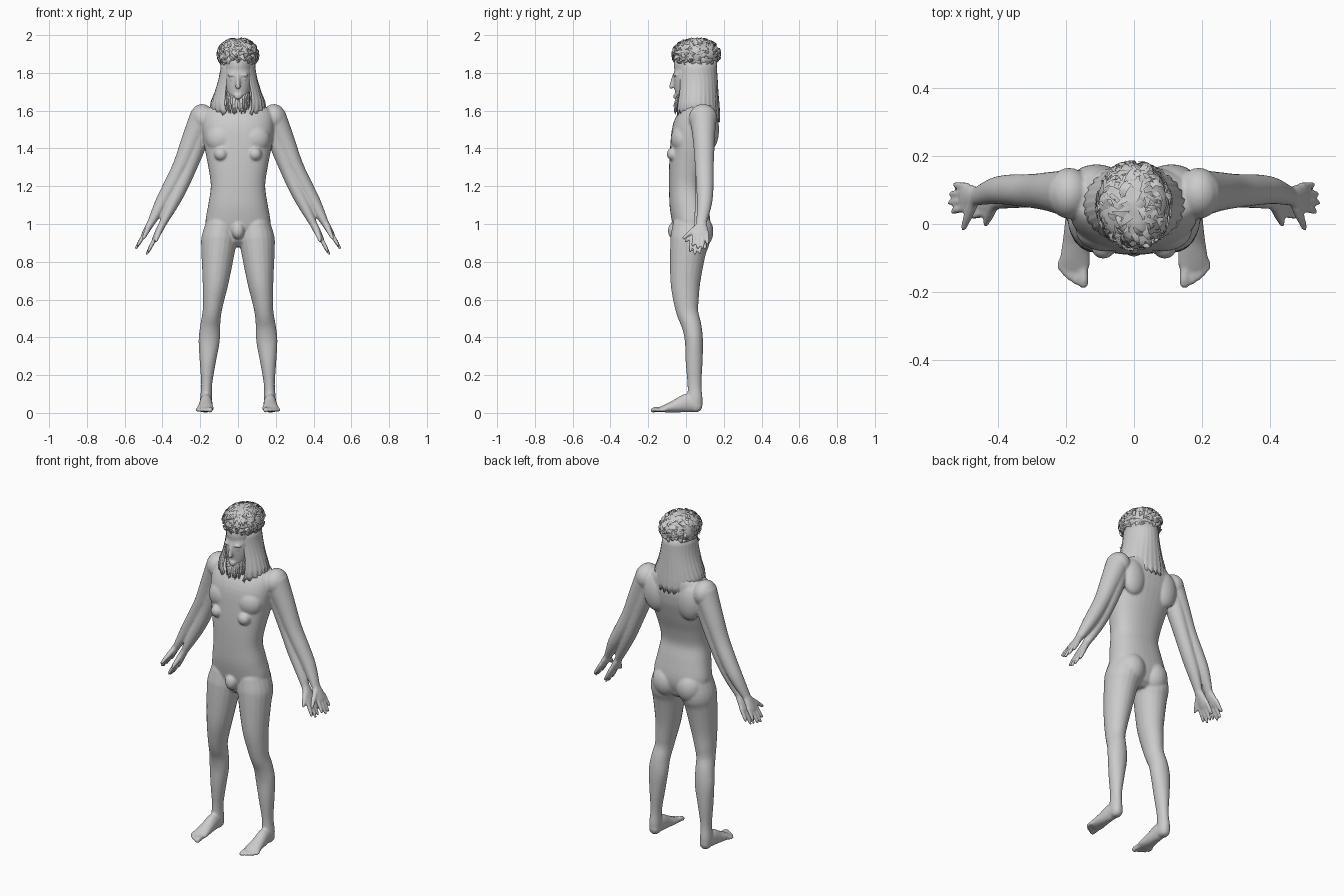
import bpy, bmesh, math, random
from mathutils import Vector, Matrix, noise

if "Cube" in bpy.data.objects:
    bpy.data.objects.remove(bpy.data.objects["Cube"])

random.seed(4)
Y, Z = Vector((0, 1, 0)), Vector((0, 0, 1))


def finish(bm, name, angle=60):
    bmesh.ops.recalc_face_normals(bm, faces=bm.faces)
    me = bpy.data.meshes.new(name)
    bm.to_mesh(me)
    bm.free()
    ob = bpy.data.objects.new(name, me)
    bpy.context.collection.objects.link(ob)
    for p in me.polygons:
        p.use_smooth = True
    return ob


def catmull(a, b, c, d, t):
    return [0.5 * (2 * q + (r - p) * t + (2 * p - 5 * q + 4 * r - s) * t * t
                   + (3 * q - p - 3 * r + s) * t ** 3) for p, q, r, s in zip(a, b, c, d)]


def tube(bm, rows, up=Y, n=20, sq=1.0, steps=4):
    """Smooth closed loft; each row is x, y, z, side radius, radius along up."""
    rows = [rows[0]] + list(rows) + [rows[-1]]
    path = [catmull(*rows[i:i + 4], k / steps)
            for i in range(len(rows) - 3) for k in range(steps)] + [list(rows[-1])]
    pts = [Vector(p[:3]) for p in path]
    first = (pts[0] - pts[1]).normalized() * min(path[0][3:])
    last = (pts[-1] - pts[-2]).normalized() * min(path[-1][3:])
    rings = [(pts[0] + first * h, path[0][3] * r, path[0][4] * r) for h, r in ((.8, .5), (.5, .85))]
    rings += [(p, q[3], q[4]) for p, q in zip(pts, path)]
    rings += [(pts[-1] + last * h, path[-1][3] * r, path[-1][4] * r) for h, r in ((.5, .85), (.8, .5))]
    loops = []
    for i, (c, r1, r2) in enumerate(rings):
        t = (rings[min(i + 1, len(rings) - 1)][0] - rings[max(i - 1, 0)][0]).normalized()
        a = (up - t * up.dot(t)).normalized()
        b = a.cross(t)
        loop = []
        for k in range(n):
            co, si = math.cos(2 * math.pi * k / n), math.sin(2 * math.pi * k / n)
            loop.append(bm.verts.new(c + b * r1 * math.copysign(abs(co) ** sq, co)
                                     + a * r2 * math.copysign(abs(si) ** sq, si)))
        loops.append(loop)
    for p, q in zip(loops, loops[1:]):
        for k in range(n):
            bm.faces.new((p[k], p[(k + 1) % n], q[(k + 1) % n], q[k]))
    bm.faces.new(loops[0])
    bm.faces.new(loops[-1])


def ball(bm, c, r):
    m = Matrix.Translation(c) @ Matrix.Diagonal((*r, 1))
    return bmesh.ops.create_uvsphere(bm, u_segments=24, v_segments=16, radius=1, matrix=m)["verts"]


def arm(bm, s, path, tip, thumb):
    tube(bm, [(s * x, y, z, a, b) for x, y, z, a, b in path])
    w, tip = Vector(path[-1][:3]), Vector(tip)
    d = tip - w
    # palm, fingers and thumb
    k = w + d * 0.5
    tube(bm, [(s * p.x, p.y, p.z, a, b) for p, a, b in
              ((w, .02, .026), (w + d * .25, .018, .036), (k, .014, .041))])
    for i, ln in enumerate((.9, 1.0, .97, .82)):
        o = Y * (i - 1.5) * .021
        e = w + d * ln + o * 1.25
        tube(bm, [(s * p.x, p.y, p.z, r, r) for p, r in
                  ((k - d * .1 + o, .012), ((k + o).lerp(e, .5), .011), (e, .008))], n=10)
    b, e = w + d * .15 - Y * .015, Vector(thumb)
    tube(bm, [(s * p.x, p.y, p.z, r, r) for p, r in
              ((b, .017), (b.lerp(e, .55), .014), (e, .009))], n=10)


body = bmesh.new()

# torso and neck
tube(body, [(0, y, z, a, b) for z, y, a, b in (
    (.95, .03, .14, .09), (1.0, .03, .172, .10), (1.1, .013, .158, .10), (1.2, .002, .144, .092),
    (1.3, .01, .157, .10), (1.4, .028, .176, .113), (1.5, .048, .19, .12),
    (1.57, .073, .19, .105), (1.615, .09, .15, .08), (1.65, .085, .075, .065),
    (1.75, .065, .058, .062))], n=36, sq=.85)

# head and face
ball(body, (0, .05, 1.84), (.082, .115, .11))
tube(body, [(0, .0, 1.80, .07, .065), (0, -.003, 1.74, .068, .062), (0, -.013, 1.68, .052, .045),
            (0, -.025, 1.645, .03, .028)])
tube(body, [(0, -.062, 1.79, .009, .009), (0, -.072, 1.75, .011, .012), (0, -.078, 1.725, .014, .012)], n=12)
ball(body, (0, -.056, 1.682), (.024, .011, .007))
ball(body, (0, -.055, 1.669), (.02, .012, .007))

for s in (-1, 1):
    ball(body, (s * .03, -.056, 1.788), (.026, .012, .009))
    ball(body, (s * .03, -.05, 1.768), (.016, .012, .009))
    # chest, shoulders and seat
    ball(body, (s * .09, -.066, 1.37), (.036, .036, .036))
    ball(body, (s * .085, -.02, 1.45), (.085, .06, .08))
    ball(body, (s * .19, .09, 1.56), (.064, .075, .075))
    ball(body, (s * .11, .125, 1.5), (.075, .05, .11))
    ball(body, (s * .078, .065, .96), (.082, .08, .095))
    # outer and inner arms
    arm(body, s, ((.19, .09, 1.57, .065, .07), (.245, .095, 1.44, .056, .058),
                  (.30, .097, 1.31, .045, .05), (.355, .1, 1.2, .042, .046),
                  (.405, .098, 1.11, .036, .04), (.458, .082, 1.01, .021, .028)),
        (.54, .075, .872), (.5, -.012, .925))
    arm(body, s, ((.18, .09, 1.55, .055, .06), (.215, .095, 1.42, .048, .052),
                  (.262, .095, 1.29, .04, .045), (.31, .09, 1.18, .037, .042),
                  (.355, .082, 1.09, .031, .036), (.402, .068, .995, .019, .025)),
        (.482, .06, .842), (.435, .0, .91))
    # leg
    tube(body, [(s * x, y, z, a, b) for z, x, y, a, b in (
        (1.0, .09, .025, .08, .095), (.92, .1, .022, .094, .105), (.85, .106, .01, .088, .095),
        (.7, .118, -.003, .07, .08), (.6, .13, 0, .057, .068), (.53, .138, .008, .05, .058),
        (.46, .147, .03, .053, .052), (.38, .153, .042, .056, .048), (.27, .16, .043, .043, .045),
        (.15, .166, .045, .029, .037), (.07, .169, .048, .032, .04), (.03, .168, .052, .03, .034))])
    # foot and toes
    tube(body, [(s * x, y, z, a, b) for x, y, z, a, b in (
        (.168, .06, .036, .03, .033), (.169, .01, .052, .033, .05), (.171, -.05, .037, .038, .036),
        (.173, -.105, .024, .045, .022), (.175, -.125, .02, .043, .016))], up=Z)
    for x, e, r in ((.148, -.176, .015), (.171, -.17, .0105), (.188, -.16, .01),
                    (.202, -.147, .01), (.214, -.132, .01)):
        tube(body, [(s * (x * .8 + .034), -.1, .02, r, r), (s * x, e + .02, .018, r, r),
                    (s * x, e, .014, r, r * .9)], up=Z, n=10)

# groin
ball(body, (0, -.062, .965), (.034, .034, .045))

ob = finish(body, "body")
rm = ob.modifiers.new("blend", "REMESH")
rm.mode, rm.voxel_size, rm.use_smooth_shade = "VOXEL", .006, True
sm = ob.modifiers.new("soften", "SMOOTH")
sm.factor, sm.iterations = .5, 5

# curly cap of hair
cap = bmesh.new()
C, R = Vector((0, .055, 1.898)), Vector((.102, .12, .082))
for v in ball(cap, C, R):
    v.co += (v.co - C).normalized() * .012 * noise.noise(v.co * 30)
for i in range(230):
    az, h = random.uniform(0, 6.283), random.uniform(-.65, 1)
    q = math.sqrt(1 - h * h)
    d = Vector((q * math.cos(az), q * math.sin(az), h))
    side = d.cross(Vector((random.gauss(0, 1), random.gauss(0, 1), random.gauss(0, 1)))).normalized()
    run = d.cross(side)
    ln, prev = random.uniform(.25, .5), None
    for k in range(5):
        t = k / 4
        u = (d + run * ln * t).normalized() * (1.0 + .09 * math.sin(t * 2.6) + .05 * t)
        c = C + u * R
        c.z = min(c.z, 1.995)
        o = side * .013 * (1 - t * .8)
        pair = [cap.verts.new(c - o), cap.verts.new(c + o)]
        if prev:
            cap.faces.new((prev[0], prev[1], pair[1], pair[0]))
        prev = pair
finish(cap, "curly_hair")

# long hair hanging around the face, ragged at its lower edge
hair = bmesh.new()
levels = ((1.87, .09, .105, 12), (1.82, .093, .106, 26), (1.76, .104, .11, 36), (1.70, .122, .113, 36),
          (1.65, .142, .118, 32), (1.61, .148, .121, 30), (1.585, .135, .12, 28))
N, prev = 72, None
for i, (z, rx, ry, gap) in enumerate(levels):
    row = []
    for k in range(N + 1):
        g = math.radians(gap)
        a = -math.pi / 2 + g + (2 * math.pi - 2 * g) * k / N
        f = (i / 6) ** 2
        w = 1 + .03 * math.sin(k * 2.1) * i / 6
        drop = f * (.035 * max(0, math.sin(a)) + .012 * math.sin(k * 1.9) * (i > 4))
        row.append(hair.verts.new((rx * w * math.cos(a), .058 + ry * w * math.sin(a), z - drop)))
    if prev:
        for k in range(N):
            hair.faces.new((prev[k], prev[k + 1], row[k + 1], row[k]))
    prev = row
ob = finish(hair, "long_hair")
ob.modifiers.new("thickness", "SOLIDIFY").thickness = .01

# beard of tapering strands under the jaw
beard = bmesh.new()
for i in range(34):
    a = math.radians(-90 + (i / 33 - .5) * 170 + random.uniform(-4, 4))
    x, y = .055 * math.cos(a), -.002 + .052 * math.sin(a)
    z = 1.65 + .05 * abs(math.cos(a))
    e = random.uniform(1.58, 1.615)
    tube(beard, [(x, y, z, .007, .004), (x * 1.05, y - .008, (z + e) / 2, .007, .004),
                 (x * .85 + random.uniform(-.01, .01), y - .006, e, .002, .002)], n=6, steps=2)
finish(beard, "beard")
